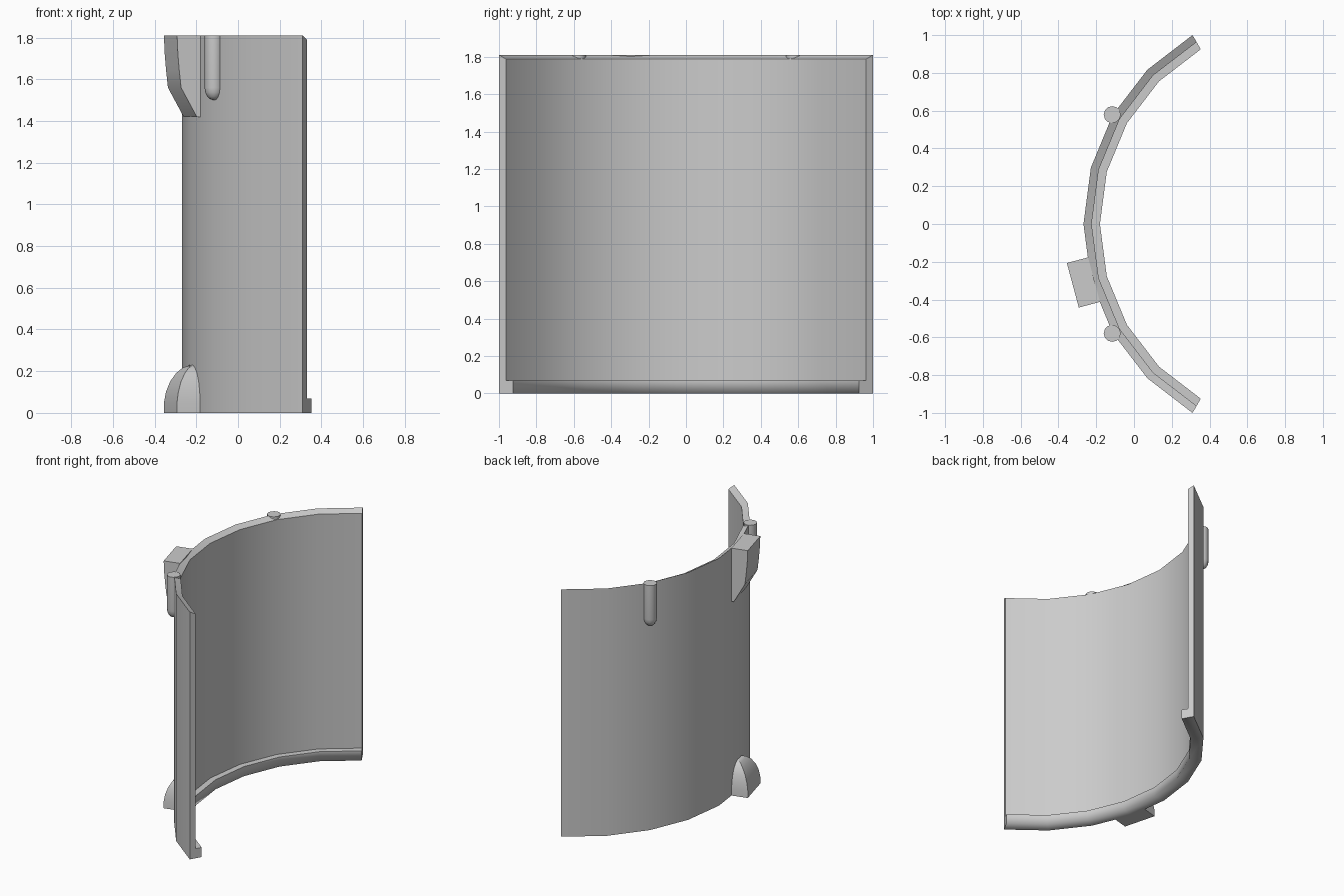
import bpy, bmesh, math
from math import radians, sin, cos, pi

if "Cube" in bpy.data.objects:
    bpy.data.objects.remove(bpy.data.objects["Cube"])

CX = 0.8875          # centre of the curved wall's arc
R_OUT, R_IN, R_LIP = 1.155, 1.112, 1.068
H, LIP = 1.81, 0.07


def polar(r, deg, t=0.0):
    """Point at radius r on the arc, shifted by t along the tangent."""
    a = radians(deg)
    return CX - r * cos(a) + t * sin(a), r * sin(a) + t * cos(a)


def loft(name, rings, angle=30):
    """Skin equal-length rings of points and cap both ends."""
    bm = bmesh.new()
    vs = [[bm.verts.new(p) for p in ring] for ring in rings]
    n = len(vs[0])
    for a, b in zip(vs, vs[1:]):
        for i in range(n):
            j = (i + 1) % n
            bm.faces.new((a[i], a[j], b[j], b[i]))
    bm.faces.new(vs[0])
    bm.faces.new(vs[-1])
    bmesh.ops.recalc_face_normals(bm, faces=bm.faces)
    me = bpy.data.meshes.new(name)
    bm.to_mesh(me)
    bm.free()
    ob = bpy.data.objects.new(name, me)
    bpy.context.collection.objects.link(ob)
    bpy.ops.object.select_all(action='DESELECT')
    ob.select_set(True)
    bpy.context.view_layer.objects.active = ob
    bpy.ops.object.shade_smooth_by_angle(angle=radians(angle))
    return ob


def block_rings(levels, deg, r_back):
    """Rectangular rings on the wall from (z, outer radius, half width)."""
    return [[(*polar(r, deg, t), z) for r, t in
             ((r_back, -w), (r_out, -w), (r_out, w), (r_back, w))]
            for z, r_out, w in levels]


# Curved wall: an L-shaped section swept through 120 degrees in 8 steps
section = [(R_OUT, 0), (R_OUT, H), (R_IN, H - 0.022),
           (R_IN, LIP), (R_LIP, LIP), (R_LIP, 0)]
wall = loft("curved_wall", [[(*polar(r, -60 + 15 * i), z) for r, z in section]
                            for i in range(9)])

# Soft shading around the lower inner edge of the lip
for e in wall.data.edges:
    p, q = (wall.data.vertices[i].co for i in e.vertices)
    if all(v.z < 0.01 and math.hypot(v.x - CX, v.y) < 1.1 for v in (p, q)):
        e.use_edge_sharp = False

# Upper catch with a sloped underside
loft("upper_catch", block_rings(
    [(1.42, 1.156, 0.122), (1.56, 1.234, 0.122), (1.64, 1.243, 0.122),
     (1.72, 1.250, 0.122), (H, 1.254, 0.122)], -15, 1.138))

# Lower catch with a rounded top
loft("lower_catch", block_rings(
    [(0, 1.254, 0.122), (0.05, 1.254, 0.121), (0.10, 1.246, 0.115),
     (0.15, 1.229, 0.102), (0.19, 1.205, 0.082), (0.215, 1.180, 0.058),
     (0.23, 1.150, 0.03)], -15, 1.135))

# Two round-ended pegs at the top, mirrored across the middle
for side, deg in (("front", -30), ("back", 30)):
    x, y = polar(1.158, deg)
    levels = [(1.56 - 0.06 * cos(radians(a)), 0.045 * sin(radians(a)))
              for a in (6, 25, 45, 67, 90)] + [(H, 0.045)]
    loft(side + "_peg", [[(x + r * cos(2 * pi * k / 12), y + r * sin(2 * pi * k / 12), z)
                          for k in range(12)] for z, r in levels], 40)
